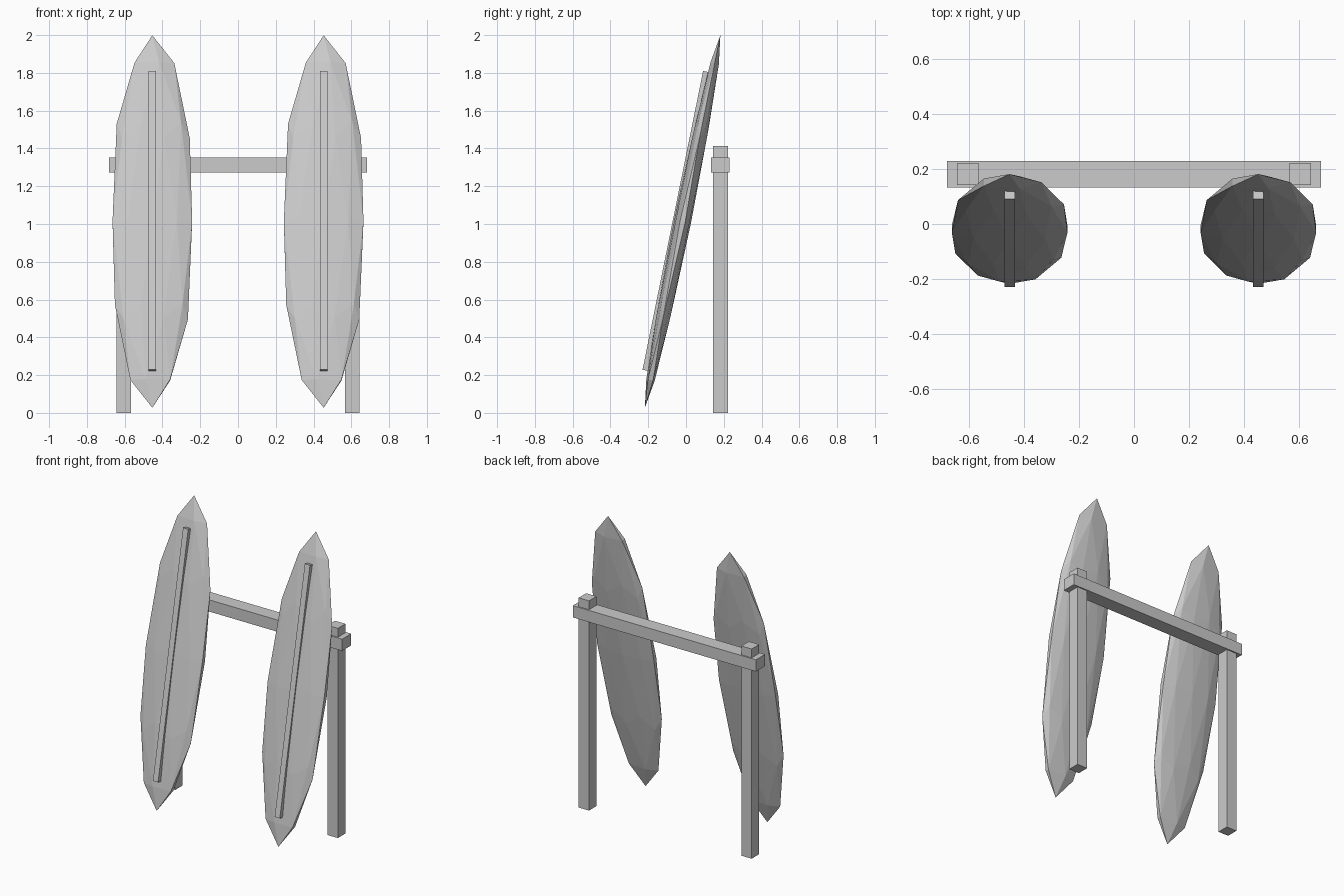
import bpy

cube = bpy.data.objects.get("Cube")
if cube:
    bpy.data.objects.remove(cube, do_unlink=True)

grey = bpy.data.materials.new("plain_grey")
grey.use_nodes = True
grey.diffuse_color = (0.6, 0.6, 0.6, 1)
grey.node_tree.nodes["Principled BSDF"].inputs["Base Color"].default_value = (0.6, 0.6, 0.6, 1)

LEAN = -0.2          # boards lean back towards the rack
BOARD_Y, BOARD_Z = -0.018, 1.013


def finish(name, scale):
    obj = bpy.context.object
    obj.name = name
    obj.scale = scale
    bpy.ops.object.transform_apply(location=False, rotation=False, scale=True)
    obj.data.materials.append(grey)
    return obj


def box(name, size, location):
    bpy.ops.mesh.primitive_cube_add(size=1, location=location)
    return finish(name, size)


# Crossbar of the rack
box("crossbar", (1.364, 0.097, 0.079), (0, 0.182, 1.313))

for side, sign in (("left", 1), ("right", -1)):
    # Upright post, poking out above the crossbar
    box(side + "_post", (0.077, 0.08, 1.412), (sign * 0.606, 0.182, 0.706))

    # Faceted board
    x = sign * 0.4535
    bpy.ops.mesh.primitive_ico_sphere_add(subdivisions=2, radius=1, location=(x, BOARD_Y, BOARD_Z))
    board = finish(side + "_board", (0.2215, 0.045, 1.006))
    board.rotation_euler.x = LEAN

    # Raised centre strip, carried by the board's lean
    strip = box(side + "_board_strip", (0.038, 0.042, 1.614), (0, -0.031, -0.004))
    strip.parent = board
